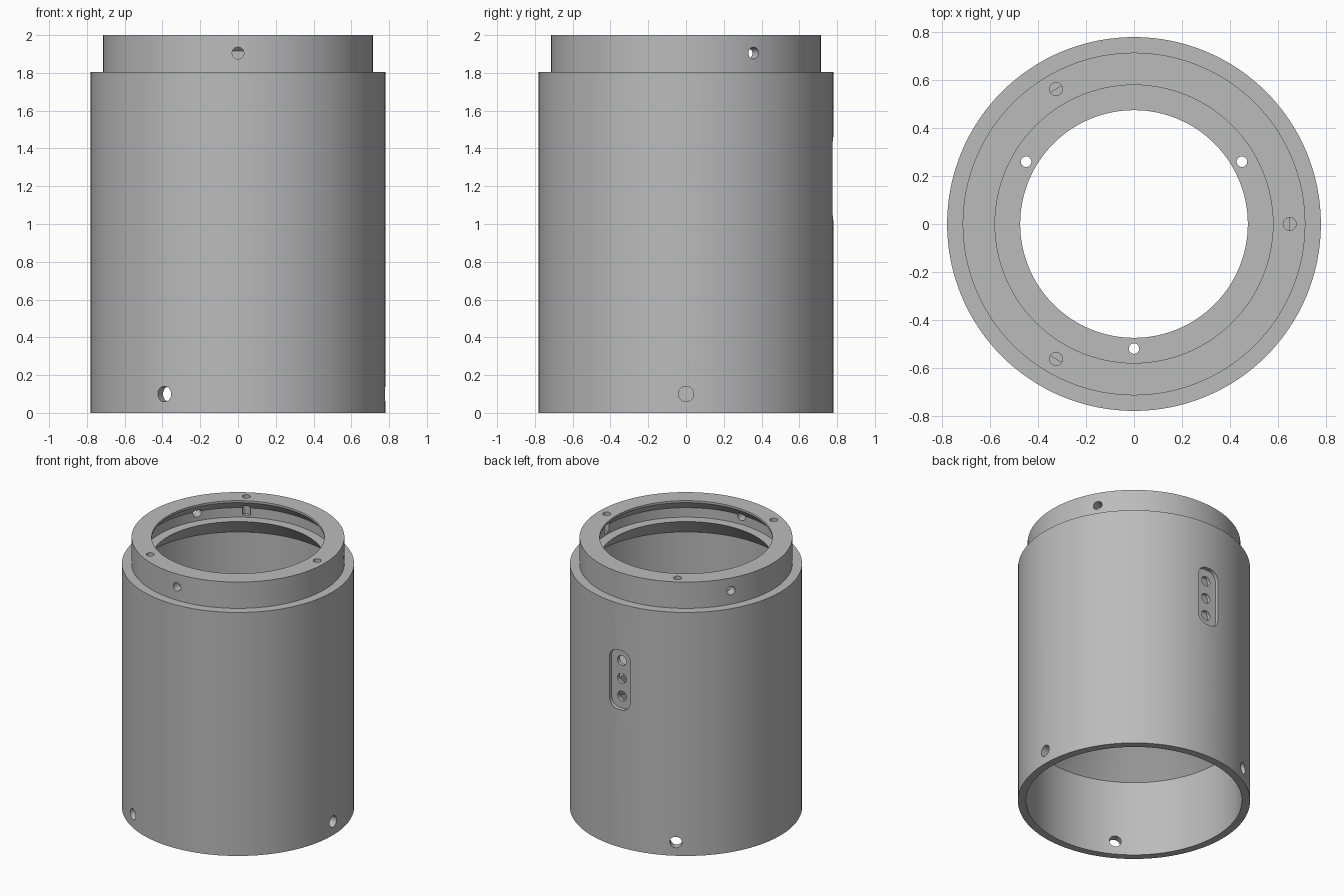
import bpy, bmesh, math
from mathutils import Matrix, Vector

cube = bpy.data.objects.get("Cube")
if cube:
    bpy.data.objects.remove(cube, do_unlink=True)

grey = bpy.data.materials.new("plain grey")
grey.use_nodes = True
grey.diffuse_color = (0.5, 0.5, 0.5, 1)
grey.node_tree.nodes["Principled BSDF"].inputs["Base Color"].default_value = (0.5, 0.5, 0.5, 1)


def make_object(name, bm):
    bmesh.ops.recalc_face_normals(bm, faces=bm.faces[:])
    mesh = bpy.data.meshes.new(name)
    bm.to_mesh(mesh)
    bm.free()
    mesh.materials.append(grey)
    obj = bpy.data.objects.new(name, mesh)
    bpy.context.collection.objects.link(obj)
    return obj


def lathe(name, profile, steps=128):
    bm = bmesh.new()
    verts = [bm.verts.new((r, 0, z)) for r, z in profile]
    edges = [bm.edges.new((verts[i - 1], verts[i])) for i in range(len(verts))]
    bmesh.ops.spin(bm, geom=verts + edges, cent=(0, 0, 0), axis=(0, 0, 1),
                   angle=math.tau, steps=steps)
    bmesh.ops.remove_doubles(bm, verts=bm.verts[:], dist=0.0005)
    return make_object(name, bm)


def add_rod(bm, start, end, radius):
    start, end = Vector(start), Vector(end)
    axis = end - start
    place = Matrix.Translation((start + end) / 2) @ axis.to_track_quat("Z", "Y").to_matrix().to_4x4()
    bmesh.ops.create_cone(bm, cap_ends=True, segments=32, radius1=radius,
                          radius2=radius, depth=axis.length, matrix=place)


def polar(radius, degrees, z):
    a = math.radians(degrees)
    return (radius * math.cos(a), radius * math.sin(a), z)


def cut(target, cutter):
    mod = target.modifiers.new("cut", "BOOLEAN")
    mod.operation = "DIFFERENCE"
    mod.solver = "EXACT"
    mod.object = cutter
    bpy.context.view_layer.objects.active = target
    bpy.ops.object.modifier_apply(modifier=mod.name)
    bpy.data.objects.remove(cutter, do_unlink=True)


# Tube with stepped neck, inner groove, sloped undersides and a middle shelf
body = lathe("tube_body", [
    (0.725, 0), (0.78, 0), (0.78, 1.805), (0.715, 1.805), (0.715, 2),
    (0.58, 2), (0.58, 1.985), (0.65, 1.915), (0.65, 1.845), (0.58, 1.845),
    (0.725, 1.70), (0.725, 0.88), (0.475, 0.88), (0.475, 0.81), (0.725, 0.56)])

# Rounded recess on the back
bm = bmesh.new()
half_w, half_h, corner = 0.085, 0.22, 0.07
outline = []
for i, (sx, sz) in enumerate([(1, 1), (-1, 1), (-1, -1), (1, -1)]):
    for k in range(9):
        a = math.radians(90 * i + 90 * k / 8)
        outline.append(bm.verts.new((sx * (half_w - corner) + corner * math.cos(a), 0.75,
                                     1.24 + sz * (half_h - corner) + corner * math.sin(a))))
face = bm.faces.new(outline)
out = bmesh.ops.extrude_face_region(bm, geom=[face])
bmesh.ops.translate(bm, vec=(0, 0.2, 0),
                    verts=[v for v in out["geom"] if isinstance(v, bmesh.types.BMVert)])
cut(body, make_object("recess_cutter", bm))

# Screw holes and the three ports in the recess
bm = bmesh.new()
for turn in (0, 120, 240):
    add_rod(bm, polar(0.65, turn, 1.86), polar(0.65, turn, 2.1), 0.027)
    add_rod(bm, polar(0.68, turn, 0.1), polar(0.9, turn, 0.1), 0.041)
    add_rod(bm, polar(0.6, turn + 30, 1.905), polar(0.9, turn + 30, 1.905), 0.031)
    add_rod(bm, polar(0.52, turn + 30, 0.6), polar(0.52, turn + 30, 1), 0.022)
for step in (-1, 0, 1):
    z = 1.24 + 0.132 * step
    add_rod(bm, (0, 0.6, z), (0, 0.9, z), 0.036)
cut(body, make_object("hole_cutter", bm))

# Smooth walls with crisp edges
bpy.ops.object.select_all(action="DESELECT")
body.select_set(True)
bpy.context.view_layer.objects.active = body
bpy.ops.object.shade_smooth_by_angle(angle=math.radians(30))
